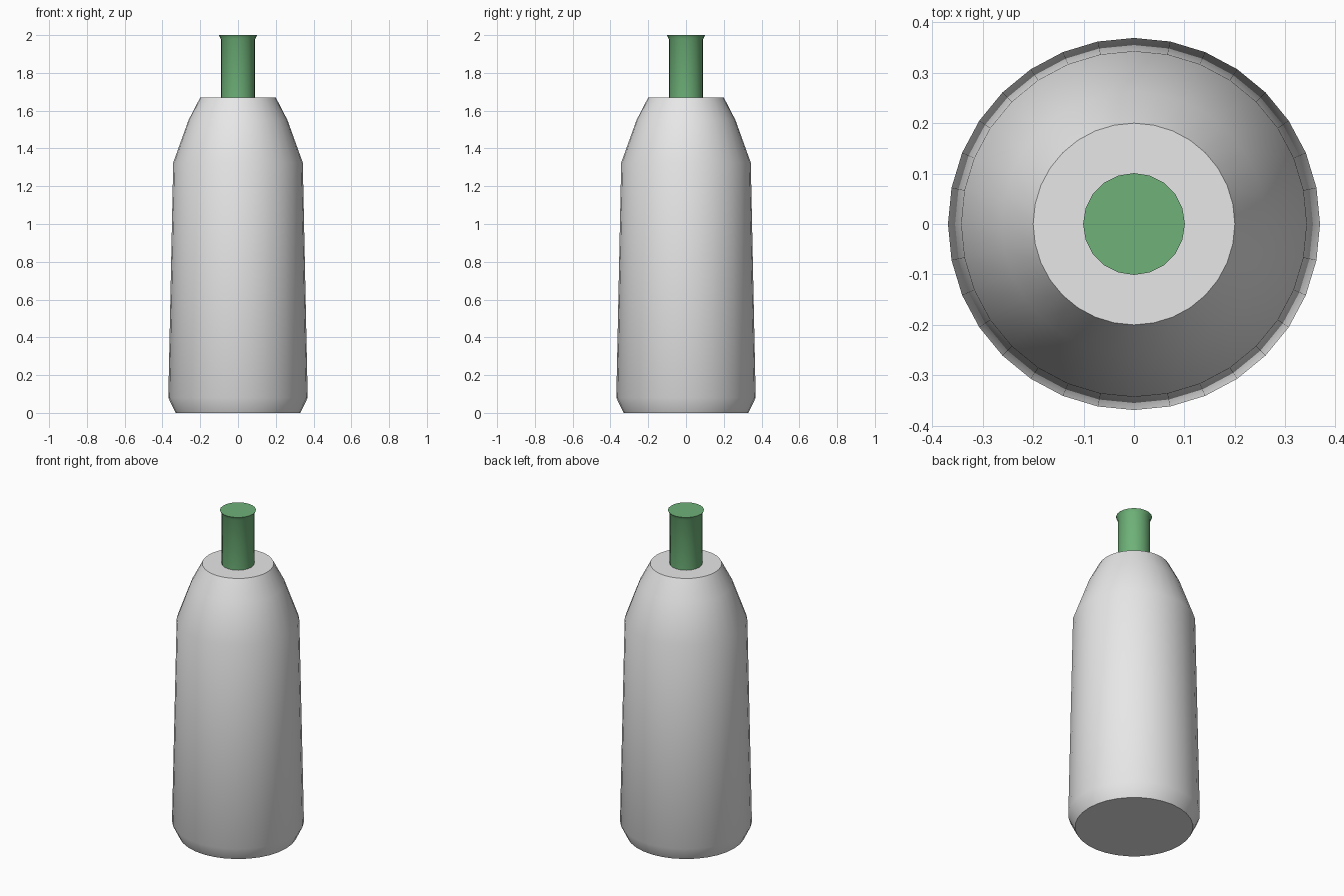
import bpy, bmesh, math

cube = bpy.data.objects.get("Cube")
if cube:
    bpy.data.objects.remove(cube, do_unlink=True)


def material(name, rgb):
    mat = bpy.data.materials.new(name)
    mat.use_nodes = True
    mat.diffuse_color = (*rgb, 1)
    mat.node_tree.nodes["Principled BSDF"].inputs["Base Color"].default_value = (*rgb, 1)
    return mat


def lathe(name, profile, sides, mat):
    """Turn a (radius, height) profile around z and cap both ends."""
    bm = bmesh.new()
    rings = []
    for r, z in profile:
        angles = [2 * math.pi * i / sides for i in range(sides)]
        rings.append([bm.verts.new((r * math.cos(a), r * math.sin(a), z)) for a in angles])
    for low, high in zip(rings, rings[1:]):
        for i in range(sides):
            j = (i + 1) % sides
            bm.faces.new((low[i], low[j], high[j], high[i]))
    bm.faces.new(rings[0][::-1])
    bm.faces.new(rings[-1])
    mesh = bpy.data.meshes.new(name)
    bm.to_mesh(mesh)
    bm.free()
    mesh.materials.append(mat)
    obj = bpy.data.objects.new(name, mesh)
    bpy.context.collection.objects.link(obj)
    # Smooth sides with crisp rims
    bpy.ops.object.select_all(action='DESELECT')
    obj.select_set(True)
    bpy.context.view_layer.objects.active = obj
    bpy.ops.object.shade_smooth_by_angle(angle=math.radians(40))
    return obj


grey = material("light grey", (0.8, 0.8, 0.8))
green = material("green", (0.156, 0.443, 0.189))

# Tapered bottle body: chamfered base, long wall, two-step shoulder, flat top
lathe("bottle_body", [(0.33, 0), (0.369, 0.08), (0.343, 1.325),
                      (0.262, 1.55), (0.2, 1.67)], 32, grey)

# Slim neck with a flared lip
lathe("bottle_neck", [(0.091, 1.66), (0.091, 1.98), (0.101, 2.0)], 20, green)
